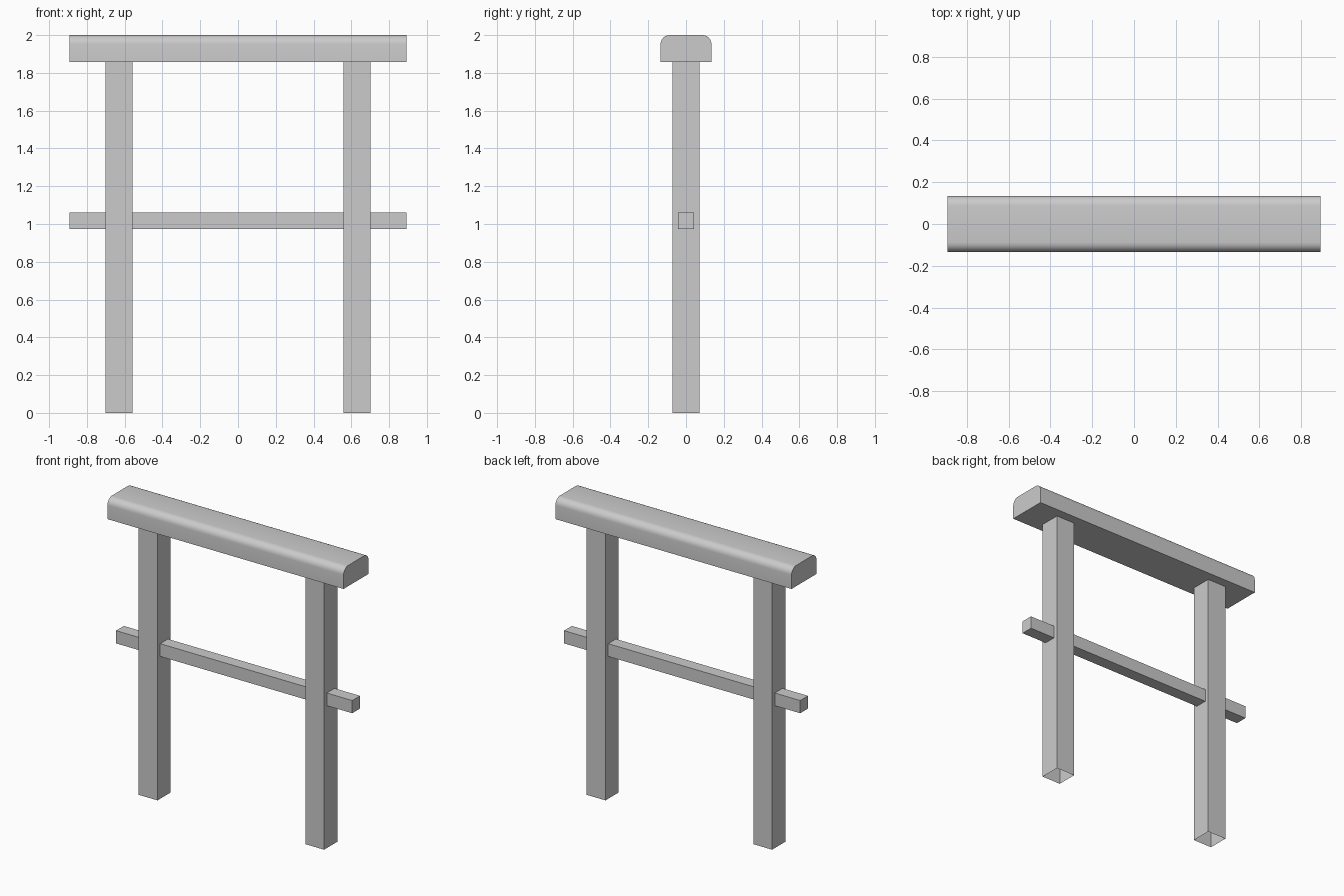
import bpy, bmesh
from mathutils import Matrix, Vector

if "Cube" in bpy.data.objects:
    bpy.data.objects.remove(bpy.data.objects["Cube"])


def box(name, lo, hi, edit=None):
    """Box between two corners, with an optional bmesh edit."""
    lo, hi = Vector(lo), Vector(hi)
    bm = bmesh.new()
    bmesh.ops.create_cube(bm, size=1, matrix=Matrix.Translation((lo + hi) / 2)
                          @ Matrix.Diagonal((*(hi - lo), 1)))
    if edit:
        edit(bm)
    mesh = bpy.data.meshes.new(name)
    bm.to_mesh(mesh)
    bm.free()
    obj = bpy.data.objects.new(name, mesh)
    bpy.context.collection.objects.link(obj)
    return obj


def open_ends(bm):
    bm.normal_update()
    caps = [f for f in bm.faces if abs(f.normal.z) > 0.9]
    bmesh.ops.delete(bm, geom=caps, context='FACES_ONLY')


def round_top(bm):
    edges = [e for e in bm.edges
             if all(v.co.z > 1.99 for v in e.verts)
             and abs(e.verts[0].co.x - e.verts[1].co.x) > 1]
    bmesh.ops.bevel(bm, geom=edges, offset=0.048, segments=6, profile=0.5,
                    affect='EDGES')


# Square posts, open at the ends
for side, x in (("left", -0.63), ("right", 0.63)):
    box(side + "_post", (x - 0.071, -0.071, 0), (x + 0.071, 0.071, 1.858), open_ends)

# Thin rail passing through both posts
box("cross_rail", (-0.893, -0.042, 0.973), (0.893, 0.042, 1.06))

# Top beam with rounded long upper edges
beam = box("top_beam", (-0.893, -0.135, 1.858), (0.893, 0.135, 2.0), round_top)
bpy.context.view_layer.objects.active = beam
beam.select_set(True)
bpy.ops.object.shade_smooth_by_angle()
